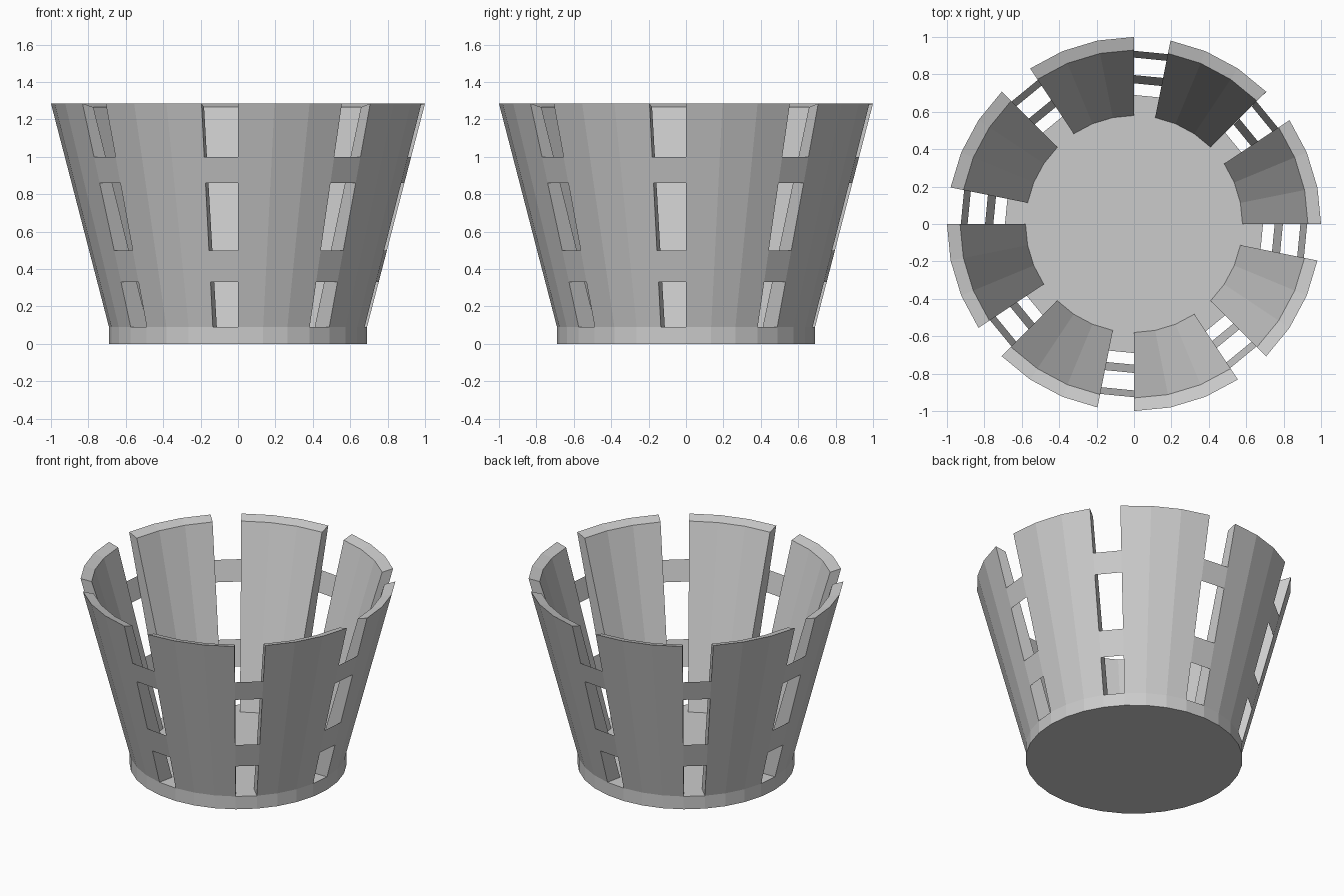
import bpy, bmesh
from math import cos, sin, pi

cube = bpy.data.objects.get("Cube")
if cube:
    bpy.data.objects.remove(cube)

SEGMENTS, STAVES = 32, 8
STEP = 2 * pi / SEGMENTS
BASE_R, BASE_Z = 0.69, 0.09
TOP_R, TOP_Z = 1.0, 1.285

grey = bpy.data.materials.new("light grey")
grey.use_nodes = True
grey.diffuse_color = (0.6, 0.6, 0.6, 1)
grey.node_tree.nodes["Principled BSDF"].inputs["Base Color"].default_value = (0.6, 0.6, 0.6, 1)


def wall_radius(z):
    """Outer radius of the flared wall at height z."""
    return BASE_R + (TOP_R - BASE_R) * (z - BASE_Z) / (TOP_Z - BASE_Z)


def make_mesh(name, bm):
    mesh = bpy.data.meshes.new(name)
    bm.to_mesh(mesh)
    bm.free()
    mesh.materials.append(grey)
    return mesh


def add_object(name, mesh, turn=0):
    obj = bpy.data.objects.new(name, mesh)
    obj.rotation_euler.z = turn
    bpy.context.collection.objects.link(obj)


def sweep(name, profile, first, last, closed=True):
    """Sweep a (radius, height) profile around z between two segment numbers."""
    bm = bmesh.new()
    rows = [[bm.verts.new((r * cos(k * STEP), r * sin(k * STEP), z)) for r, z in profile]
            for k in range(first, last + 1)]
    n = len(profile)
    for a, b in zip(rows, rows[1:]):
        for i in range(n if closed else n - 1):
            j = (i + 1) % n
            bm.faces.new((a[i], b[i], b[j], a[j]))
    if closed:
        bm.faces.new(rows[0])
        bm.faces.new(rows[-1][::-1])
        bmesh.ops.recalc_face_normals(bm, faces=bm.faces)
    return make_mesh(name, bm)


# Solid round base
bm = bmesh.new()
bmesh.ops.create_cone(bm, cap_ends=True, segments=SEGMENTS, radius1=BASE_R,
                      radius2=BASE_R, depth=BASE_Z)
bmesh.ops.translate(bm, verts=bm.verts, vec=(0, 0, BASE_Z / 2))
add_object("base", make_mesh("base", bm))

# Thick flared staves, and the thin bars bridging the gaps between them
stave = sweep("stave", [(BASE_R, BASE_Z), (TOP_R, TOP_Z), (0.93, 1.265), (0.58, BASE_Z)], 0, 3)
bars = {}
for label, low, high in (("lower_bar", 0.33, 0.50), ("upper_bar", 0.86, 1.0)):
    bars[label] = sweep(label, [(wall_radius(low), low), (wall_radius(high), high)], -1, 0, False)

for i in range(STAVES):
    turn = i * 2 * pi / STAVES
    add_object(f"stave_{i + 1}", stave, turn)
    for label, mesh in bars.items():
        add_object(f"{label}_{i + 1}", mesh, turn)
